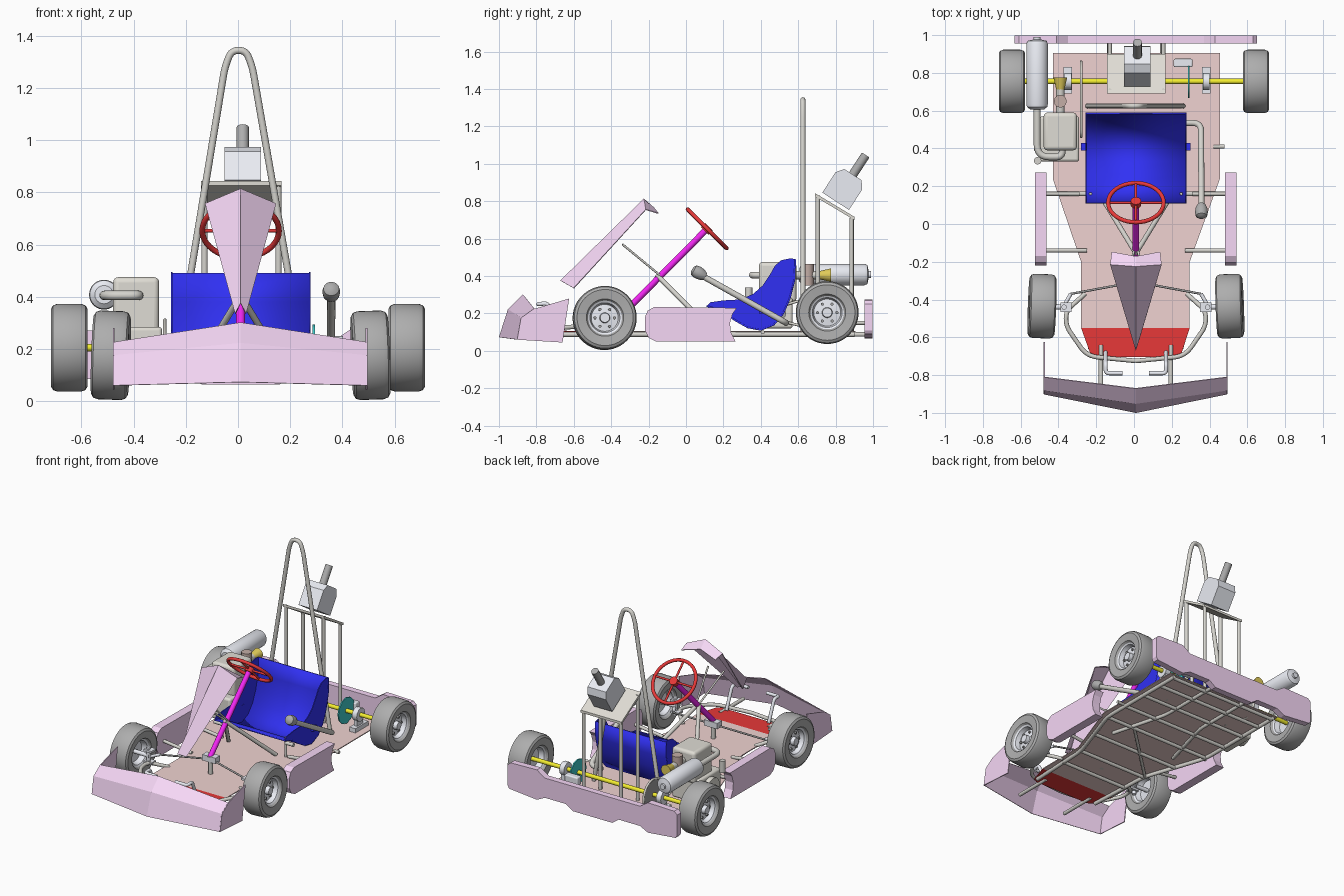
import bpy, bmesh, math
from mathutils import Vector, Matrix

if "Cube" in bpy.data.objects:
    bpy.data.objects.remove(bpy.data.objects["Cube"])

MATS = {}
COL = dict(pink=(.92, .68, .92), salmon=(.87, .65, .64), red=(.8, .04, .04), blue=(.03, .03, .9),
           magenta=(.9, .02, .9), yellow=(.9, .85, .03), gold=(.75, .6, .1), teal=(.05, .6, .6),
           brown=(.55, .42, .38), tyre=(.42, .42, .42), tube=(.66, .65, .61), silver=(.82, .84, .9),
           stone=(.74, .72, .66), dark=(.35, .35, .35))


def finish(o, name, color, smooth=True):
    o.name = name
    if color:
        if color not in MATS:
            MATS[color] = bpy.data.materials.new(color)
            MATS[color].diffuse_color = (*COL[color], 1)
        o.data.materials.append(MATS[color])
    bpy.ops.object.select_all(action='DESELECT')
    o.select_set(True)
    bpy.context.view_layer.objects.active = o
    if smooth:
        bpy.ops.object.shade_smooth_by_angle(angle=math.radians(35))
    return o


def mesh(name, verts, faces, color=None, smooth=True, thick=0):
    me = bpy.data.meshes.new(name)
    me.from_pydata([tuple(v) for v in verts], [], faces)
    bm = bmesh.new()
    bm.from_mesh(me)
    bmesh.ops.recalc_face_normals(bm, faces=bm.faces)
    bm.to_mesh(me)
    bm.free()
    o = bpy.data.objects.new(name, me)
    bpy.context.collection.objects.link(o)
    if thick:
        m = o.modifiers.new('thickness', 'SOLIDIFY')
        m.thickness, m.offset = thick, 0
    return finish(o, name, color, smooth)


def prism(name, pts, axis, a, b, color=None, smooth=True):
    """Extrude a 2D outline along an axis from a to b."""
    put = {'x': lambda p, d: (d, *p), 'y': lambda p, d: (p[0], d, p[1]), 'z': lambda p, d: (*p, d)}[axis]
    n = len(pts)
    faces = [list(range(n)), list(range(2 * n - 1, n - 1, -1))]
    faces += [[i, (i + 1) % n, n + (i + 1) % n, n + i] for i in range(n)]
    return mesh(name, [put(p, d) for d in (a, b) for p in pts], faces, color, smooth)


def box(name, x, y, z, color=None, bevel=0):
    o = prism(name, [(x[0], y[0]), (x[1], y[0]), (x[1], y[1]), (x[0], y[1])], 'z', *z, color, bevel > 0)
    if bevel:
        m = o.modifiers.new('bevel', 'BEVEL')
        m.width, m.segments = bevel, 4
    return o


def sheet(name, rows, color, smooth=False, thick=.005):
    n = len(rows[0])
    faces = [[r * n + i, r * n + i + 1, (r + 1) * n + i + 1, (r + 1) * n + i]
             for r in range(len(rows) - 1) for i in range(n - 1)]
    return mesh(name, [p for r in rows for p in r], faces, color, smooth, thick)


def tube(name, pts, r, color='tube', fillet=0, cyclic=False):
    """Round bar along a path, with filleted corners."""
    pts = [Vector(p) for p in pts]
    path = [pts[0]]
    for a, b, c in zip(pts, pts[1:], pts[2:]):
        f = min(fillet, (a - b).length * .49, (c - b).length * .49)
        p, q = b + (a - b).normalized() * f, b + (c - b).normalized() * f
        path += [p * (1 - t) ** 2 + b * 2 * t * (1 - t) + q * t * t for t in [i / 6 for i in range(7)]] if f else [b]
    path.append(pts[-1])
    cu = bpy.data.curves.new(name, 'CURVE')
    cu.dimensions, cu.bevel_depth, cu.bevel_resolution, cu.use_fill_caps = '3D', r, 4, True
    s = cu.splines.new('POLY')
    s.points.add(len(path) - 1)
    s.use_cyclic_u = cyclic
    for sp, p in zip(s.points, path):
        sp.co = (*p, 1)
    o = bpy.data.objects.new(name, cu)
    bpy.context.collection.objects.link(o)
    finish(o, name, None, False)
    bpy.ops.object.convert(target='MESH')
    return finish(bpy.context.object, name, color)


def lathe(name, prof, loc, color, axis=(1, 0, 0), closed=False, n=40):
    """Spin (radius, along-axis) points around an axis."""
    rot = Vector((1, 0, 0)).rotation_difference(Vector(axis))
    m = len(prof)
    vs = [(x, r * math.cos(t), r * math.sin(t)) for t in [2 * math.pi * i / n for i in range(n)] for r, x in prof]
    fs = [[i * m + j, i * m + (j + 1) % m, (i + 1) % n * m + (j + 1) % m, (i + 1) % n * m + j]
          for i in range(n) for j in range(m if closed else m - 1)]
    o = mesh(name, [rot @ Vector(v) + Vector(loc) for v in vs], fs, color)
    bm = bmesh.new()
    bm.from_mesh(o.data)
    bmesh.ops.remove_doubles(bm, verts=bm.verts, dist=1e-5)
    bmesh.ops.recalc_face_normals(bm, faces=bm.faces)
    bm.to_mesh(o.data)
    bm.free()
    return o


CX = .01  # the kart body sits slightly right of centre

# Wheels: tyre, dished rim and bolts
def wheel(name, x, y, z, r, s, lean=0):
    k = r / .17
    tyre = [(.09, -.05), (.1, -.064), (.15, -.07), (.164, -.062), (.17, -.045)]
    tyre = [(a * k, b) for a, b in tyre + [(a, -b) for a, b in reversed(tyre)]]
    rim = [(0, .045), (.025, .045), (.028, .02), (.072, .015), (.08, .045), (.092, .052),
           (.092, -.052), (.08, -.045), (.07, -.01), (0, -.01)]
    parts = [lathe(name + '_tyre', tyre, (0, 0, 0), 'tyre', (s, 0, 0), True, 48),
             lathe(name + '_rim', rim, (0, 0, 0), 'silver', (s, 0, 0))]
    for i in range(6):
        t = i * math.pi / 3
        p = Vector((s * .01, .052 * math.cos(t), .052 * math.sin(t)))
        parts.append(tube(name + '_bolt', [p, p + Vector((s * .018, 0, 0))], .008, 'dark'))
    m = Matrix.Translation((x, y, z)) @ Matrix.Rotation(-s * lean, 4, 'Y') @ Matrix.Rotation(s * lean, 4, 'Z')
    for o in parts:
        o.data.transform(m)

for s, side in ((-1, 'left'), (1, 'right')):
    wheel(side + '_rear_wheel', s * .646, .755, .205, .168, s)
    wheel(side + '_front_wheel', CX + s * .497, -.435, .176, .17, s, math.radians(2))

# Floor and toe pan
floor = [(-.43, .905), (-.43, .24), (-.28, -.2), (-.28, -.55), (.295, -.55), (.295, -.2), (.455, .24), (.455, .905)]
prism('floor', floor, 'z', .1, .106, 'salmon', False)
prism('toe_pan', [(-.28, -.55), (-.23, -.69), (-.2, -.705), (.22, -.705), (.25, -.69), (.295, -.55)],
      'z', .1, .106, 'red', False)

# Frame tubes under the floor
for s in (-1, 1):
    X = lambda v: CX + s * v
    tube('side_rail', [(X(.41), .9, .088), (X(.41), .24, .088), (X(.26), -.2, .088), (X(.24), -.66, .088)], .013, fillet=.06)
    tube('inner_rail', [(X(.14), .97, .088), (X(.14), .5, .088), (X(.25), .1, .088)], .012, fillet=.05)
    tube('front_hoop_arm', [(X(.27), -.37, .1), (X(.37), -.46, .14), (X(.37), -.54, .135),
                            (X(.26), -.7, .12), (X(0), -.725, .12)], .012, fillet=.06)
    tube('nose_mount', [(X(.185), -.64, .1), (X(.185), -.9, .1)], .012)
    for y in (.16, -.14):
        tube('pod_mount', [(X(.26), y, .11), (X(.5), y, .14)], .011)
    # Steering knuckle, stub axle and tie rod
    tube('kingpin', [(X(.38), -.44, .11), (X(.38), -.44, .235)], .014, 'silver')
    for z in (.13, .21):
        box('knuckle_yoke', sorted((X(.34), X(.4))), (-.465, -.415), (z, z + .014), 'silver')
    tube('stub_axle', [(X(.37), -.44, .176), (X(.53), -.435, .176)], .014, 'silver')
    tube('steering_arm', [(X(.385), -.44, .165), (X(.345), -.37, .165)], .01, 'silver')
    tube('tie_rod', [(X(.345), -.37, .165), (X(.02), -.31, .2)], .006, 'dark')
    # Pedal
    tube('pedal', [(X(.16), -.68, .11), (X(.16), -.74, .255), (X(.16), -.79, .25), (X(.07), -.79, .25)], .011, 'silver', .02)
    # Side pod
    pod = [(-.16, .05), (.265, .05), (.24, .1), (.235, .15), (.25, .2), (.272, .23), (-.17, .235),
           (-.205, .215), (-.22, .18), (-.22, .11), (-.2, .07)]
    prism('side_pod', pod, 'x', X(.472), X(.533), 'pink', False)
    # Steering struts and fairing stays
    tube('steering_strut', [(X(0), -.155, .405), (X(.18), .14, .11)], .013)
    tube('fairing_stay', [(X(.06), -.34, .57), (X(.01), -.14, .405)], .006)
    # Seat tabs
    box('seat_tab', sorted((X(.26), X(.29))), (.39, .43), (.2, .23), 'blue')
    tube('seat_bolt', [(X(.24), .16, .1), (X(.24), .16, .24)], .008)
    tube('seat_cross_bolt', [(X(.24), .16, .2), (X(.3), .16, .2)], .012)
for y, w in ((-.38, .26), (-.2, .26), (.02, .33), (.24, .41), (.42, .41), (.6, .41), (.76, .41), (.89, .41)):
    tube('cross_member', [(CX - w, y, .085), (CX + w, y, .085)], .012)
tube('frame_diagonal', [(-.26, -.2, .085), (.2, .24, .085)], .01)
tube('side_stub', [(.42, .41, .1), (.48, .41, .1)], .011)

# Nose wing with end plates
wing = [((-.9, .06), (-.88, .175), (-.81, .225)), ((-.998, .073), (-.95, .222), (-.87, .3))]
sheet('nose_wing', [[(x, *p) for p in wing[i]] for x, i in ((-.475, 0), (CX, 1), (.492, 0))], 'pink')
for x in (-.475, .492):
    prism('nose_end_plate', [(-.9, .06), (-.66, .045), (-.625, .28), (-.81, .225), (-.88, .175)],
          'x', x - .003, x + .003, 'pink', False)

# Steering fairing
sheet('steering_fairing', [[(CX - .02, -.6, .335), (CX, -.67, .375), (CX + .02, -.6, .335)],
                           [(CX - .135, -.215, .755), (CX, -.225, .812), (CX + .135, -.215, .755)],
                           [(CX - .128, -.148, .735), (CX, -.172, .765), (CX + .128, -.148, .735)]], 'pink')

# Steering column and wheel
tube('steering_column', [(CX, -.32, .215), (CX, .11, .65)], .017, 'magenta')
box('column_bearing', (CX - .05, CX + .05), (-.33, -.28), (.19, .23), 'silver')
tube('column_foot', [(CX, -.31, .1), (CX, -.31, .2)], .015)
c, u, v = Vector((CX, .113, .653)), Vector((1, 0, 0)), Vector((0, .707, -.707))
ring = [c + (u * math.cos(t) + v * math.sin(t)) * .147 for t in [2 * math.pi * i / 40 for i in range(40)]]
tube('steering_wheel_rim', ring, .011, 'red', cyclic=True)
for d in (u, -u, v, -v):
    tube('steering_wheel_spoke', [c, c + d * .147], .007, 'red')
tube('steering_wheel_hub', [c - Vector((0, .012, .012)), c + Vector((0, .01, .01))], .028, 'red')

# Bucket seat: curved shell plus side panels
low = [(.11, .24), (.19, .215), (.26, .165), (.33, .125), (.4, .112), (.47, .14), (.52, .2), (.555, .28), (.58, .38), (.585, .49)]
top = [(.56, .495), (.51, .485), (.475, .455), (.45, .41), (.41, .35), (.36, .305), (.29, .275), (.2, .27), (.13, .26)]
sheet('seat_shell', [[(x, *p) for p in low] for x in (-.257, .278)], 'blue', True, .008)
for x in (-.257, .272):
    prism('seat_side', low + top, 'x', x, x + .006, 'blue')

# Hand lever
tube('hand_lever', [(.26, .535, .15), (.355, .535, .15), (.357, .08, .405)], .016, fillet=.08)
lathe('lever_knob', [(0, -.05), (.02, -.048), (.031, -.025), (.034, 0), (.03, .022), (.016, .032), (0, .034)],
      (.357, .062, .42), 'tyre', (0, -.87, .49))

# Roll hoop
tube('roll_hoop', [(-.245, .625, .1), (-.05, .625, 1.28), (-.025, .625, 1.343), (.03, .625, 1.343), (.055, .625, 1.28),
                   (.26, .625, .1)], .0135, fillet=.04)

# Rear tower: posts, sloping shelf and canister
for x in (-.128, .155):
    tube('tower_front_post', [(x, .705, .1), (x, .705, .83)], .012)
    tube('tower_rear_post', [(x, .885, .1), (x, .885, .71)], .012)
    tube('tower_brace', [(x, .885, .15), (x, .98, .15)], .011)
prism('tower_shelf', [(.69, .825), (.69, .843), (.9, .717), (.9, .7)], 'x', -.142, .167, 'stone', False)
tilt = Matrix.Translation((.018, .8, .8)) @ Matrix.Rotation(math.radians(-33), 4, 'X')
can = prism('canister', [(-.085, 0), (.085, 0), (.085, .13), (.055, .17), (-.055, .17), (-.085, .13)], 'x', -.07, .07, 'silver', False)
can.data.transform(tilt)
spout = tube('canister_spout', [(0, 0, .16), (0, 0, .295)], .024, 'tyre')
spout.data.transform(tilt)

# Rear bumper with waisted outline
half = [(0, .065), (.15, .065), (.2, .1), (.36, .1), (.42, .07), (.63, .09), (.642, .11), (.642, .25), (.62, .27),
        (.42, .275), (.36, .235), (0, .235)]
prism('rear_bumper', [(CX + a, b) for a, b in half] + [(CX - a, b) for a, b in half[-2:0:-1]], 'y', .955, .998, 'pink', False)

# Rear axle, bearings, brake disc and chain drive
tube('rear_axle', [(-.64, .755, .205), (.64, .755, .205)], .014, 'yellow')
for x in (-.35, .383):
    box('axle_bearing_foot', (x - .023, x + .023), (.69, .83), (.106, .135), 'silver')
    tube('axle_bearing', [(x - .018, .755, .205), (x + .018, .755, .205)], .045, 'silver')
    box('axle_bearing_web', (x - .012, x + .012), (.725, .785), (.13, .19), 'silver')
tube('brake_disc', [(.286, .755, .205), (.294, .755, .205)], .088, 'teal')
box('brake_caliper', (.21, .31), (.83, .875), (.17, .23), 'silver', .008)
tube('caliper_mount', [(.24, .86, .1), (.24, .86, .18)], .012)
tube('rear_sprocket', [(-.284, .755, .205), (-.277, .755, .205)], .1, 'dark')
tube('engine_sprocket', [(-.284, .5, .2), (-.277, .5, .2)], .035, 'dark')
loop = [(.755 + .105 * math.sin(t), .205 + .105 * math.cos(t)) for t in [math.pi * i / 12 for i in range(13)]]
loop += [(.5 - .038 * math.sin(t), .2 - .038 * math.cos(t)) for t in [math.pi * i / 8 for i in range(9)]]
tube('chain', [(-.28, *p) for p in loop], .007, 'stone', cyclic=True)

# Engine, intake, air filter, exhaust and silencer
box('engine_block', (-.478, -.302), (.39, .59), (.26, .475), 'stone', .02)
box('crankcase', (-.5, -.29), (.33, .57), (.12, .285), 'stone', .015)
tube('crankshaft_cover', [(-.53, .46, .2), (-.49, .46, .2)], .07, 'stone')
tube('starter_shaft', [(-.51, .335, .34), (-.51, .335, .26)], .02)
tube('intake_pipe', [(-.39, .57, .405), (-.39, .72, .405)], .022)
tube('carburettor', [(-.39, .65, .35), (-.39, .65, .465)], .034, 'brown')
lathe('air_filter', [(0, 0), (.02, 0), (.036, .07), (0, .07)], (-.39, .705, .405), 'gold', (0, 1, 0))
tube('exhaust_pipe', [(-.38, .42, .405), (-.38, .355, .405), (-.513, .355, .405), (-.513, .63, .405)], .018, fillet=.07)
lathe('silencer', [(0, 0), (.035, 0), (.054, .015), (.057, .03), (.057, .35), (.05, .365), (.018, .372), (.018, .385), (0, .385)],
      (-.513, .605, .408), 'silver', (0, 1, 0))

for m in bpy.data.materials:
    if m.users and not m.is_grease_pencil:
        m.use_nodes = True
        m.node_tree.nodes["Principled BSDF"].inputs["Base Color"].default_value = m.diffuse_color
